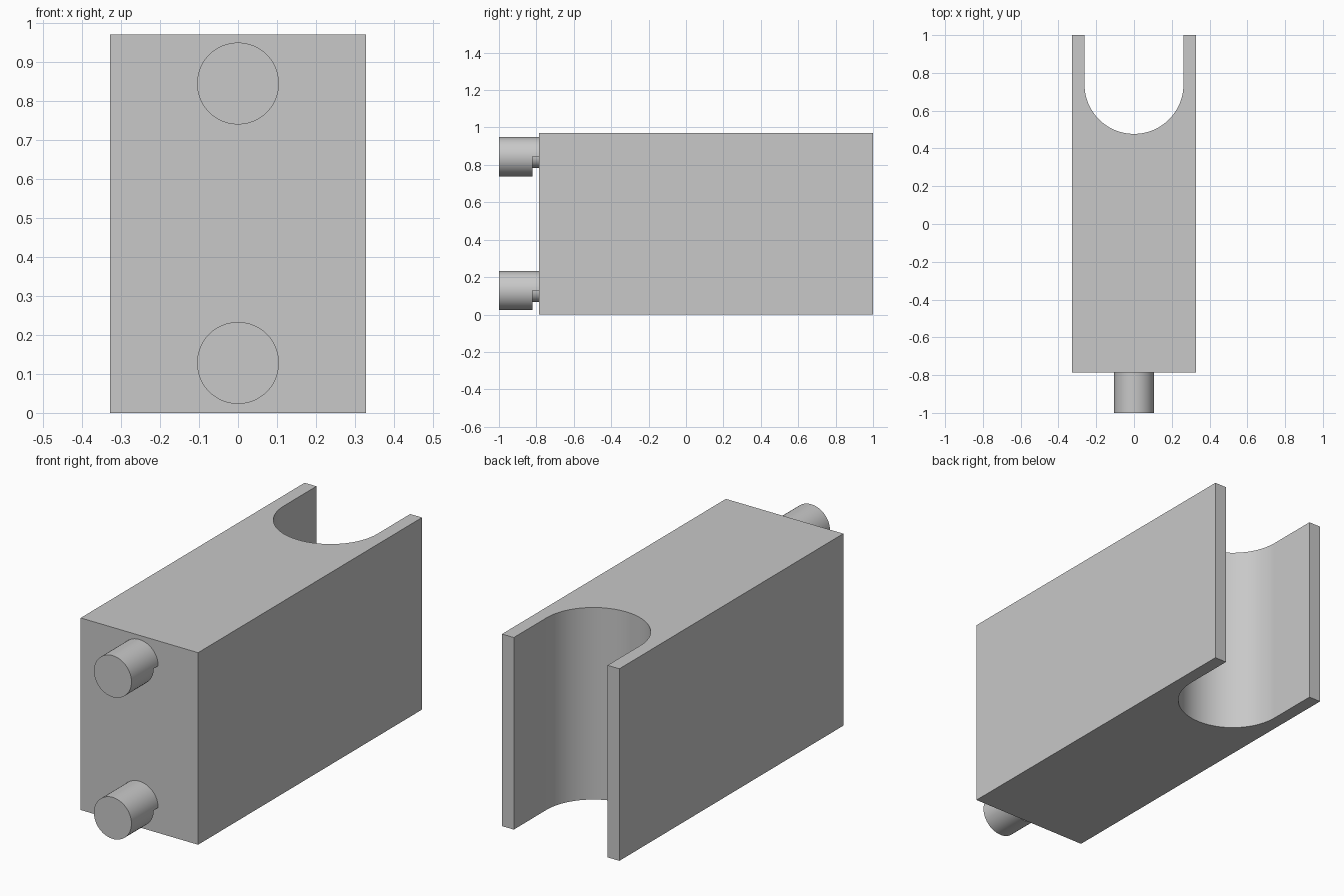
import bpy, bmesh, math

if "Cube" in bpy.data.objects:
    bpy.data.objects.remove(bpy.data.objects["Cube"])

W, FRONT, BACK, H = 0.328, -0.787, 1.0, 0.97   # block half width, y extents, height
SLOT_R, SLOT_Y = 0.262, 0.739                  # slot radius and arc centre
PEG_R, PIN_R, PEG_STEP = 0.105, 0.06, -0.822

grey = bpy.data.materials.new("plain grey")
grey.diffuse_color = (0.58, 0.58, 0.58, 1)
grey.use_nodes = True
grey.node_tree.nodes["Principled BSDF"].inputs["Base Color"].default_value = grey.diffuse_color


def prism(name, profile, direction):
    """Extrude a closed planar profile along a direction."""
    bm = bmesh.new()
    face = bm.faces.new([bm.verts.new(p) for p in profile])
    ext = bmesh.ops.extrude_face_region(bm, geom=[face], use_keep_orig=True)
    moved = [v for v in ext["geom"] if isinstance(v, bmesh.types.BMVert)]
    bmesh.ops.translate(bm, verts=moved, vec=direction)
    bmesh.ops.recalc_face_normals(bm, faces=bm.faces)
    mesh = bpy.data.meshes.new(name)
    bm.to_mesh(mesh)
    bm.free()
    obj = bpy.data.objects.new(name, mesh)
    bpy.context.collection.objects.link(obj)
    mesh.materials.append(grey)
    bpy.ops.object.select_all(action='DESELECT')
    obj.select_set(True)
    bpy.context.view_layer.objects.active = obj
    bpy.ops.object.shade_smooth_by_angle(angle=math.radians(30))
    return obj


def arc(r, start, end, n):
    """Points on an arc, angles in degrees, both ends included."""
    angles = [math.radians(start + (end - start) * i / n) for i in range(n + 1)]
    return [(r * math.cos(a), r * math.sin(a)) for a in angles]


# Block with a round-bottomed slot open at the back
slot = [(x, SLOT_Y + y, 0) for x, y in arc(SLOT_R, 0, -180, 48)]
outline = ([(-W, BACK, 0), (-W, FRONT, 0), (W, FRONT, 0), (W, BACK, 0), (SLOT_R, BACK, 0)]
           + slot + [(-SLOT_R, BACK, 0)])
prism("slotted_block", outline, (0, 0, H))

# Two locking pegs: round head, half-round collar on top, thin pin behind
for label, z in (("lower", 0.128), ("upper", 0.844)):
    def ring(r, y, end=360, n=48):
        pts = arc(r, 0, end, n)
        return [(px, y, z + pz) for px, pz in (pts[:-1] if end == 360 else pts)]
    neck = FRONT - PEG_STEP
    prism(label + "_peg_head", ring(PEG_R, -1), (0, PEG_STEP + 1, 0))
    prism(label + "_peg_collar", ring(PEG_R, PEG_STEP, 180, 24), (0, neck, 0))
    prism(label + "_peg_pin", ring(PIN_R, PEG_STEP), (0, neck, 0))
